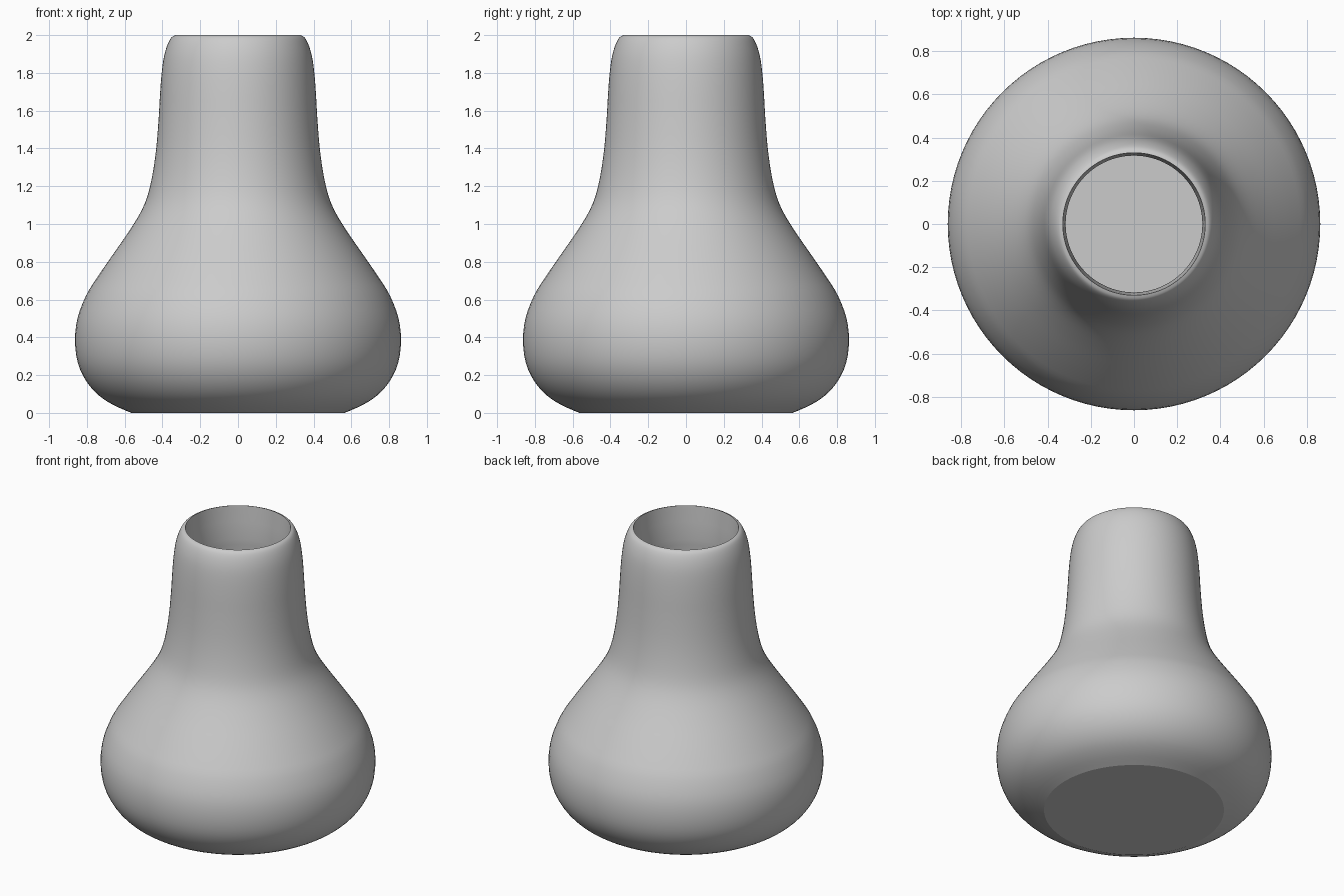
import bpy
import bmesh
import math
from mathutils import Vector

WALL = 0.09
SEGMENTS = 96

cube = bpy.data.objects.get("Cube")
if cube:
    bpy.data.objects.remove(cube, do_unlink=True)

# Outer wall as radius, height
OUTER = [(0.565, 0), (0.66, 0.042), (0.74, 0.095), (0.805, 0.17), (0.848, 0.265),
         (0.863, 0.38), (0.85, 0.5), (0.805, 0.62), (0.75, 0.71), (0.675, 0.82),
         (0.595, 0.935), (0.525, 1.045), (0.482, 1.14), (0.453, 1.26), (0.433, 1.4),
         (0.42, 1.56), (0.412, 1.7), (0.403, 1.81), (0.391, 1.89), (0.373, 1.95),
         (0.352, 1.988), (0.33, 2.0)]


def smooth_path(points, steps):
    """Catmull-Rom curve through the points."""
    p = [Vector(q) for q in points]
    p = [2 * p[0] - p[1]] + p + [2 * p[-1] - p[-2]]
    path = []
    for a, b, c, d in zip(p, p[1:], p[2:], p[3:]):
        for i in range(steps):
            t = i / steps
            path.append(0.5 * (2 * b + (c - a) * t + (2 * a - 5 * b + 4 * c - d) * t**2
                               + (3 * b - a - 3 * c + d) * t**3))
    return path + [p[-2]]


def inward(path, distance):
    """Offset the wall towards the axis."""
    result = []
    for before, here, after in zip(path, path[1:], path[2:]):
        along = (after - before).normalized()
        result.append(here + distance * Vector((-along.y, along.x)))
    return result


outer = smooth_path(OUTER, 3)
inner = [q for q in inward(outer, WALL) if WALL + 0.02 < q.y < 1.8]
lip = [Vector((0.323, 1.89))]
floor = [Vector((0.54, WALL)), Vector((0, WALL))]
profile = [Vector((0, 0))] + outer + lip + inner[::-1] + floor

# Spin the closed section into a hollow vessel
bm = bmesh.new()
verts = [bm.verts.new((q.x, 0, q.y)) for q in profile]
edges = [bm.edges.new(pair) for pair in zip(verts, verts[1:])]
bmesh.ops.spin(bm, geom=verts + edges, cent=(0, 0, 0), axis=(0, 0, 1),
               angle=math.tau, steps=SEGMENTS, use_duplicate=False)
bmesh.ops.remove_doubles(bm, verts=bm.verts, dist=0.0005)
bmesh.ops.recalc_face_normals(bm, faces=bm.faces)
mesh = bpy.data.meshes.new("vase")
bm.to_mesh(mesh)
bm.free()

vase = bpy.data.objects.new("vase", mesh)
bpy.context.collection.objects.link(vase)

# Plain grey
grey = bpy.data.materials.new("light grey")
grey.use_nodes = True
grey.diffuse_color = (0.6, 0.6, 0.6, 1)
grey.node_tree.nodes["Principled BSDF"].inputs["Base Color"].default_value = (0.6, 0.6, 0.6, 1)
mesh.materials.append(grey)

# Smooth walls with crisp base and lip edges
bpy.ops.object.select_all(action='DESELECT')
vase.select_set(True)
bpy.context.view_layer.objects.active = vase
bpy.ops.object.shade_smooth_by_angle(angle=math.radians(20))
